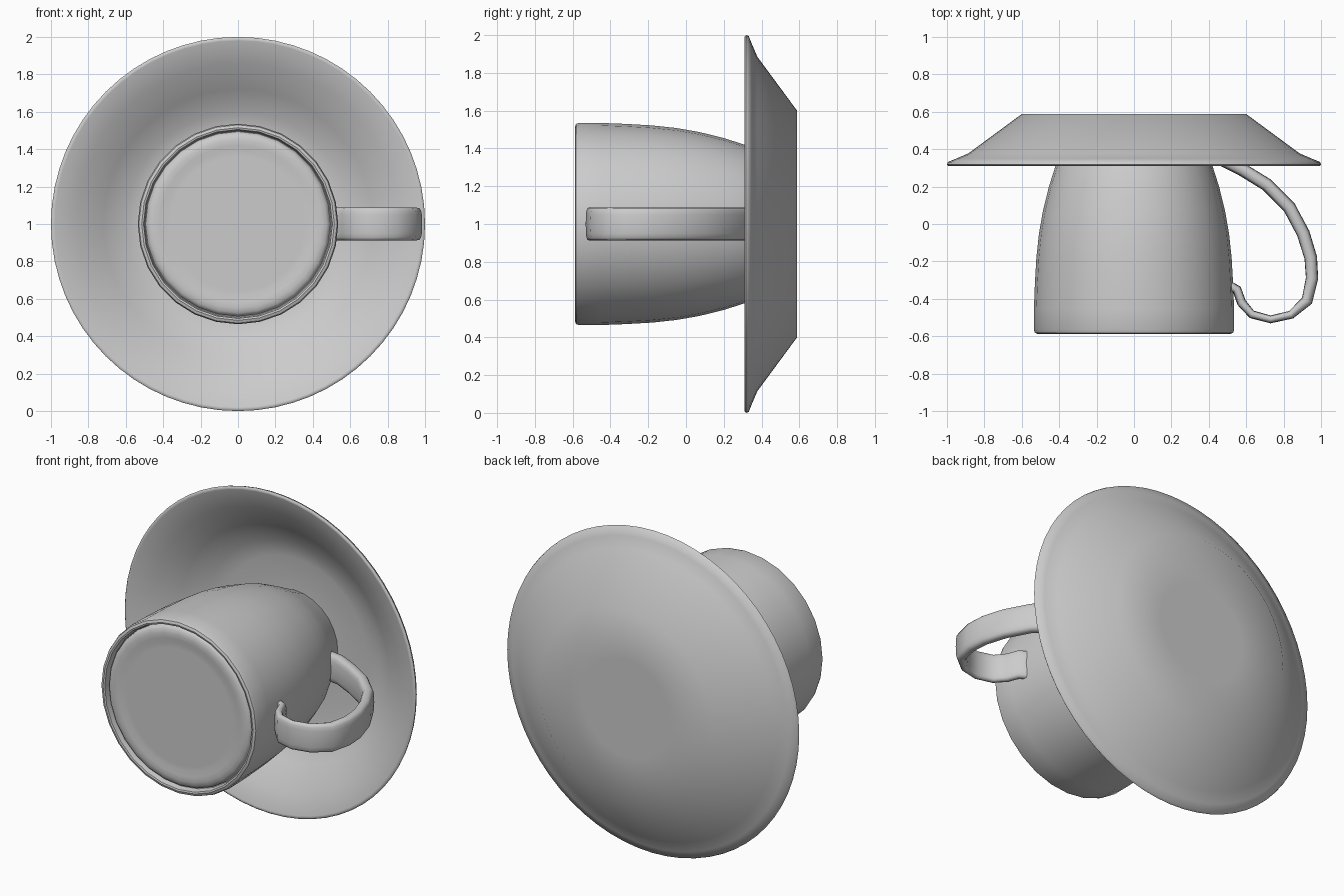
import bpy, bmesh
from math import sin, cos, pi, radians, copysign
from mathutils import Vector

if "Cube" in bpy.data.objects:
    bpy.data.objects.remove(bpy.data.objects["Cube"], do_unlink=True)

grey = bpy.data.materials.new("porcelain_grey")
grey.use_nodes = True
grey.diffuse_color = (0.6, 0.6, 0.6, 1)
bsdf = next(n for n in grey.node_tree.nodes if n.type == "BSDF_PRINCIPLED")
bsdf.inputs["Base Color"].default_value = grey.diffuse_color


def loft(name, rings, angle):
    """Skin a list of point rings, cap both ends and shade smooth."""
    bm = bmesh.new()
    loops = [[bm.verts.new(p) for p in ring] for ring in rings]
    for a, b in zip(loops, loops[1:]):
        n = len(a)
        for i in range(n):
            j = (i + 1) % n
            bm.faces.new((a[i], a[j], b[j], b[i]))
    bm.faces.new(loops[0])
    bm.faces.new(loops[-1])
    bmesh.ops.recalc_face_normals(bm, faces=bm.faces)
    mesh = bpy.data.meshes.new(name)
    bm.to_mesh(mesh)
    bm.free()
    mesh.materials.append(grey)
    obj = bpy.data.objects.new(name, mesh)
    bpy.context.collection.objects.link(obj)
    bpy.ops.object.select_all(action="DESELECT")
    obj.select_set(True)
    bpy.context.view_layer.objects.active = obj
    bpy.ops.object.shade_smooth_by_angle(angle=radians(angle))
    return obj


def revolve(name, profile, sides, angle):
    """Turn (radius, y) points around the horizontal axis at z = 1."""
    turns = [2 * pi * i / sides for i in range(sides)]
    rings = [[(r * cos(t), y, 1 + r * sin(t)) for t in turns] for r, y in profile]
    return loft(name, rings, angle)


# Saucer: rounded rim, sloping wall, flat back
revolve("saucer", [
    (0.3, 0.55), (0.5, 0.55), (0.6, 0.53), (0.72, 0.45), (0.86, 0.36),
    (0.98, 0.312), (0.992, 0.31), (1.0, 0.318), (0.995, 0.332),
    (0.95, 0.35), (0.885, 0.378), (0.6, 0.588), (0.3, 0.588)], 64, 60)

# Cup: tapered body with bevelled mouth
revolve("cup", [
    (0.3, 0.55), (0.34, 0.47), (0.38, 0.395), (0.42, 0.31), (0.455, 0.2),
    (0.487, 0.07), (0.508, -0.05), (0.522, -0.18), (0.53, -0.32),
    (0.535, -0.45), (0.536, -0.565), (0.53, -0.582), (0.515, -0.588),
    (0.505, -0.585), (0.498, -0.55), (0.47, -0.53)], 28, 35)

# Filled surface inside the mouth, with a soft rolled edge
revolve("cup_filling", [
    (0.45, -0.53), (0.495, -0.545), (0.49, -0.563), (0.475, -0.574),
    (0.45, -0.579), (0.42, -0.577), (0.39, -0.572), (0.36, -0.572)], 28, 60)

# Handle: flattened band swept along a smooth path of (x, y, thickness)
path = [(0.34, 0.37, 0.07), (0.46, 0.35, 0.07), (0.58, 0.29, 0.07),
        (0.71, 0.21, 0.07), (0.83, 0.09, 0.07), (0.905, -0.05, 0.07),
        (0.945, -0.18, 0.068), (0.952, -0.29, 0.066), (0.925, -0.41, 0.062),
        (0.84, -0.485, 0.045), (0.73, -0.51, 0.042), (0.63, -0.483, 0.045),
        (0.575, -0.42, 0.05), (0.55, -0.35, 0.05), (0.51, -0.33, 0.05)]


def rounded(value):
    return copysign(abs(value) ** 0.6, value)


rings = []
for i, (x, y, thick) in enumerate(path):
    before, after = path[max(i - 1, 0)], path[min(i + 1, len(path) - 1)]
    along = Vector((after[0] - before[0], after[1] - before[1], 0)).normalized()
    across = Vector((-along.y, along.x, 0))
    ring = []
    for k in range(16):
        t = 2 * pi * k / 16
        ring.append(Vector((x, y, 1 + 0.088 * rounded(cos(t))))
                    + across * (thick / 2 * rounded(sin(t))))
    rings.append(ring)
loft("handle", rings, 60)
